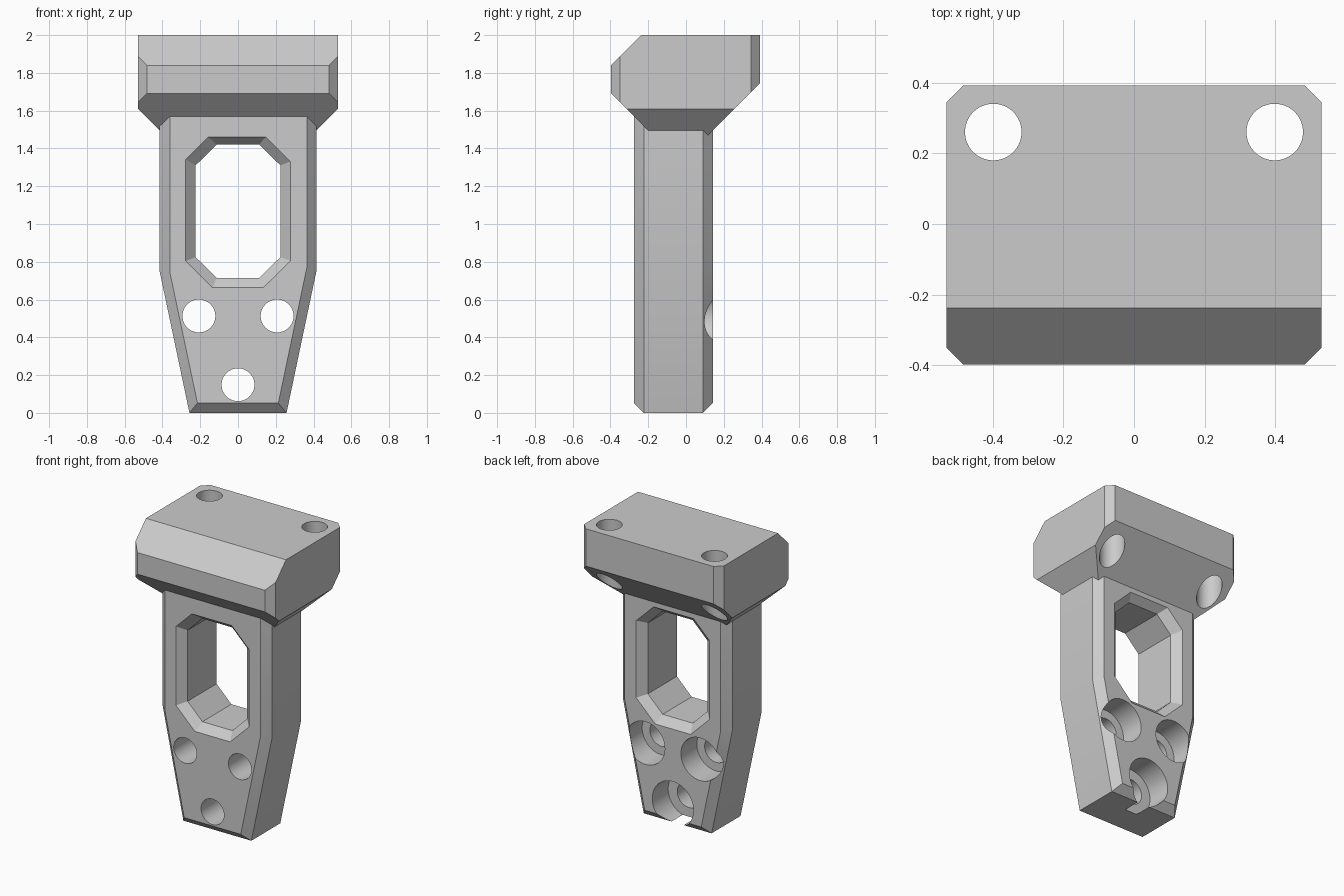
import bpy, bmesh, math
from mathutils import Vector

default = bpy.data.objects.get("Cube")
if default:
    bpy.data.objects.remove(default, do_unlink=True)

grey = bpy.data.materials.new("plain grey")
grey.use_nodes = True
colour = (0.6, 0.6, 0.6, 1)
grey.diffuse_color = colour
grey.node_tree.nodes["Principled BSDF"].inputs["Base Color"].default_value = colour

FRONT, BACK = -0.275, 0.142


def add_object(name, bm):
    bmesh.ops.recalc_face_normals(bm, faces=bm.faces)
    mesh = bpy.data.meshes.new(name)
    bm.to_mesh(mesh)
    bm.free()
    mesh.materials.append(grey)
    obj = bpy.data.objects.new(name, mesh)
    bpy.context.collection.objects.link(obj)
    return obj


def prism(name, half, y0, y1):
    """Mirror a right-hand x-z outline and extrude it along y."""
    outline = half + [(-x, z) for x, z in reversed(half)]
    bm = bmesh.new()
    face = bm.faces.new([bm.verts.new((x, y0, z)) for x, z in outline])
    new = bmesh.ops.extrude_face_region(bm, geom=[face])["geom"]
    verts = [v for v in new if isinstance(v, bmesh.types.BMVert)]
    bmesh.ops.translate(bm, verts=verts, vec=(0, y1 - y0, 0))
    return add_object(name, bm)


def rod(name, radius, start, end):
    """Round cutter between two points."""
    start, end = Vector(start), Vector(end)
    axis = end - start
    bm = bmesh.new()
    bmesh.ops.create_cone(bm, cap_ends=True, segments=64, radius1=radius,
                          radius2=radius, depth=axis.length)
    bm.transform(axis.to_track_quat('Z', 'Y').to_matrix().to_4x4())
    bmesh.ops.translate(bm, verts=bm.verts, vec=(start + end) / 2)
    return add_object(name, bm)


def apply(obj, mod):
    bpy.context.view_layer.objects.active = obj
    bpy.ops.object.modifier_apply(modifier=mod.name)


def combine(obj, other, operation='DIFFERENCE'):
    mod = obj.modifiers.new("combine", 'BOOLEAN')
    mod.operation, mod.solver, mod.object = operation, 'EXACT', other
    other.hide_render = True
    apply(obj, mod)
    bpy.data.objects.remove(other, do_unlink=True)


# Tapered arm with an eight-sided window, chamfered front and back
arm = prism("support_arm", [(0.257, 0), (0.415, 0.75), (0.415, 1.7)], FRONT, BACK)
combine(arm, prism("window_cutter", [(0.113, 0.715), (0.225, 0.825),
                                     (0.225, 1.31), (0.113, 1.42)], -1, 1))
bevel = arm.modifiers.new("chamfer", 'BEVEL')
bevel.width, bevel.segments = 0.052, 1
bevel.limit_method, bevel.angle_limit = 'ANGLE', math.radians(85)
apply(arm, bevel)

# Head block: a box trimmed by sloping planes
bm = bmesh.new()
bmesh.ops.create_cube(bm, size=1)
bmesh.ops.scale(bm, verts=bm.verts, vec=(1.06, 0.79, 0.55))
bmesh.ops.translate(bm, verts=bm.verts, vec=(0, -0.003, 1.725))
trims = [((0, -0.398, 1.84), (0, -1, 1)),
         ((0, -0.398, 1.692), (0, -1, -1)),
         ((0, 0.392, 1.745), (0, 1, -1))]
for side in (1, -1):
    trims += [((side * 0.53, 0, 1.61), (side, 0, -1)),
              ((side * 0.53, -0.35, 0), (side, -1, 0)),
              ((side * 0.53, 0.345, 0), (side, 1, 0))]
for point, normal in trims:
    cut = bmesh.ops.bisect_plane(bm, geom=bm.verts[:] + bm.edges[:] + bm.faces[:],
                                 plane_co=point, plane_no=normal, clear_outer=True)
    rim = [e for e in cut["geom_cut"] if isinstance(e, bmesh.types.BMEdge)]
    bmesh.ops.contextual_create(bm, geom=rim)
head = add_object("head_block", bm)
combine(arm, head, 'UNION')
arm.name = "mounting_bracket"

# Vertical holes through the head
for side in (1, -1):
    combine(arm, rod("head_hole", 0.08, (side * 0.398, 0.26, 1.2), (side * 0.398, 0.26, 2.2)))

# Bolt holes through the arm, counterbored from the back
for x, z, bore in ((-0.207, 0.513, 0.146), (0.207, 0.513, 0.146), (0, 0.149, 0.156)):
    combine(arm, rod("bolt_hole", 0.087, (x, -1, z), (x, 1, z)))
    combine(arm, rod("counterbore", bore, (x, -0.03, z), (x, 0.3, z)))

bpy.ops.object.select_all(action='DESELECT')
arm.select_set(True)
bpy.context.view_layer.objects.active = arm
bpy.ops.object.shade_smooth_by_angle(angle=math.radians(30))
